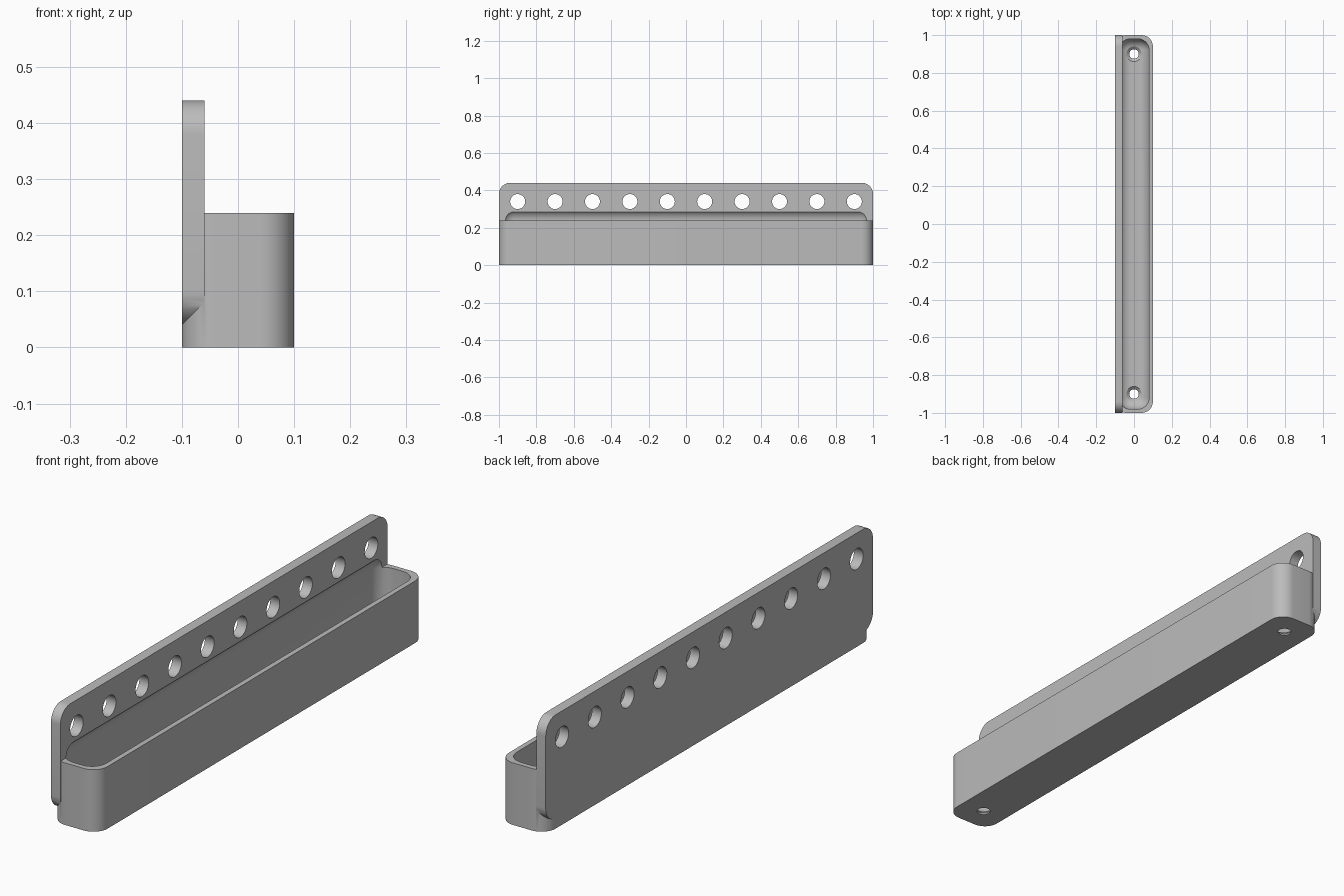
import bpy, bmesh, math
from mathutils import Matrix, Vector

if "Cube" in bpy.data.objects:
    bpy.data.objects.remove(bpy.data.objects["Cube"])

R = 0.06      # common corner radius
SEG = 12

grey = bpy.data.materials.new("plain grey")
grey.diffuse_color = (0.5, 0.5, 0.5, 1)
grey.use_nodes = True
grey.node_tree.nodes["Principled BSDF"].inputs["Base Color"].default_value = grey.diffuse_color


def finish(bm, name):
    bmesh.ops.recalc_face_normals(bm, faces=bm.faces[:])
    me = bpy.data.meshes.new(name)
    bm.to_mesh(me)
    bm.free()
    me.materials.append(grey)
    ob = bpy.data.objects.new(name, me)
    bpy.context.collection.objects.link(ob)
    return ob


def rounded_box(name, lo, hi, axis=None):
    """Box between two corners; rounds edges along one axis, or all edges."""
    lo, hi = Vector(lo), Vector(hi)
    bm = bmesh.new()
    bmesh.ops.create_cube(bm, size=1)
    for v in bm.verts:
        v.co = Vector([lo[i] + (v.co[i] + 0.5) * (hi[i] - lo[i]) for i in range(3)])
    edges = [e for e in bm.edges if axis is None
             or abs((e.verts[0].co - e.verts[1].co)[axis]) > 1e-5]
    bmesh.ops.bevel(bm, geom=edges, offset=R, offset_type='OFFSET',
                    segments=SEG, profile=0.5, affect='EDGES')
    return finish(bm, name)


def lathes(name, profile, places, turn=Matrix(), n=40):
    """Solids of revolution (radius, height) about z, one at each place."""
    bm = bmesh.new()
    for place in places:
        rings = []
        for r, h in profile:
            rings.append([bm.verts.new(turn @ Vector((
                r * math.cos(2 * math.pi * k / n),
                r * math.sin(2 * math.pi * k / n), h)) + Vector(place))
                for k in range(n)])
        for a, b in zip(rings, rings[1:]):
            for k in range(n):
                j = (k + 1) % n
                bm.faces.new((a[k], a[j], b[j], b[k]))
        bm.faces.new(rings[0][::-1])
        bm.faces.new(rings[-1])
    return finish(bm, name)


def combine(ob, other, operation):
    other.hide_render = True
    mod = ob.modifiers.new(operation, 'BOOLEAN')
    mod.operation = operation
    mod.solver = 'EXACT'
    mod.object = other
    bpy.context.view_layer.objects.active = ob
    bpy.ops.object.modifier_apply(modifier=mod.name)
    bpy.data.objects.remove(other)


# tray body and tall back plate
tray = rounded_box("wall_tray", (-0.1, -1, 0), (0.1, 1, 0.24), axis=2)
plate = rounded_box("back_plate", (-0.1, -1, 0.04), (-0.06, 1, 0.44), axis=0)
combine(tray, plate, 'UNION')

# hollow with soft edges, biting slightly into the plate
hollow = rounded_box("hollow_cutter", (-0.08, -0.98, 0.02), (0.08, 0.98, 0.30))
combine(tray, hollow, 'DIFFERENCE')

# row of ten holes through the plate
row = lathes("plate_hole_cutter", [(0.04, -0.05), (0.04, 0.05)],
             [(-0.08, -0.9 + 0.2 * i, 0.34) for i in range(10)],
             Matrix.Rotation(math.pi / 2, 3, 'Y').to_4x4())
combine(tray, row, 'DIFFERENCE')

# two countersunk floor holes
sinks = lathes("floor_hole_cutter",
               [(0.025, -0.02), (0.025, 0.006), (0.04, 0.02), (0.04, 0.06)],
               [(0, -0.9, 0), (0, 0.9, 0)])
combine(tray, sinks, 'DIFFERENCE')

# smooth rounded corners, sharp edges kept
bpy.ops.object.select_all(action='DESELECT')
tray.select_set(True)
bpy.context.view_layer.objects.active = tray
bpy.ops.object.shade_smooth_by_angle(angle=math.radians(30))
